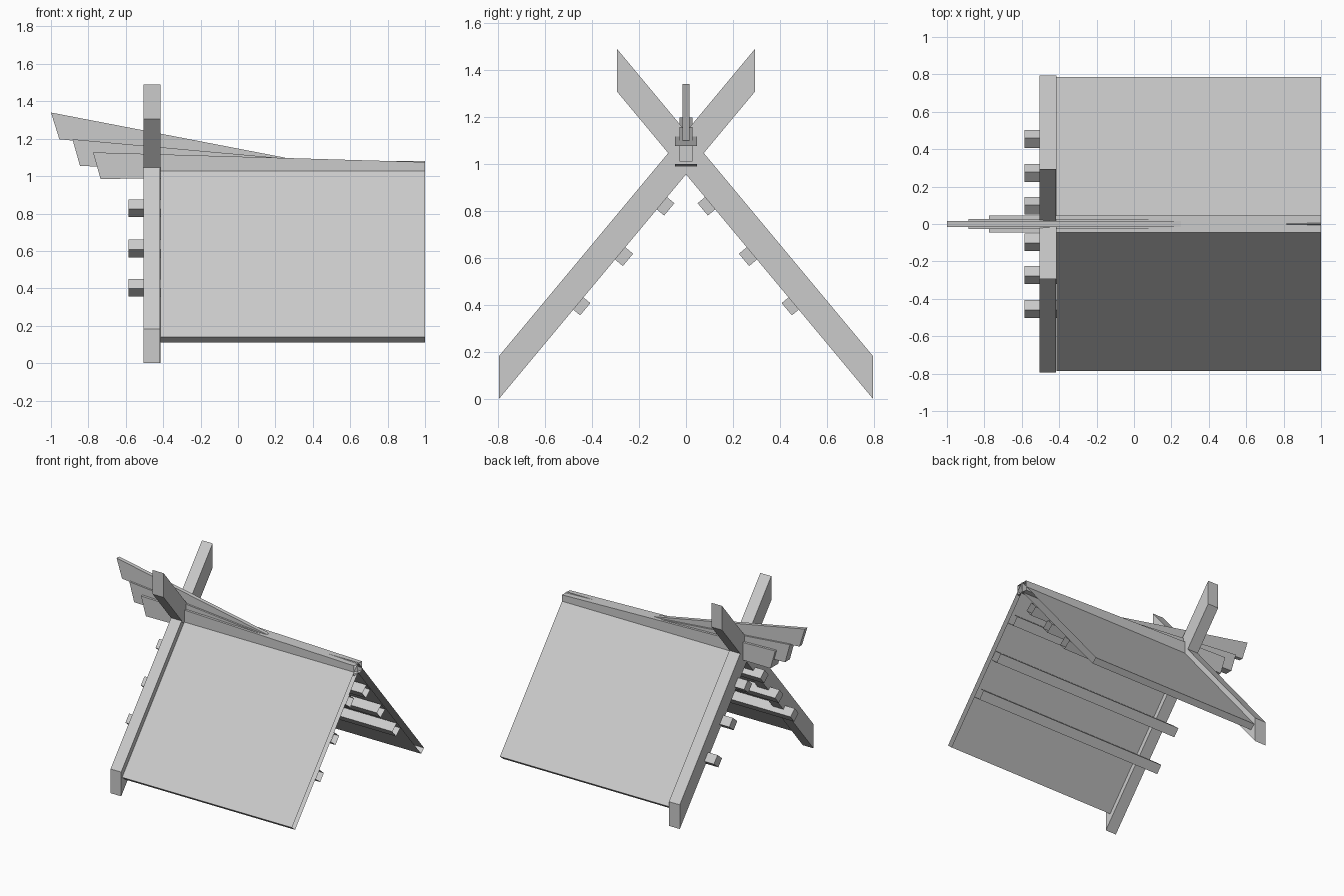
import bpy
import bmesh

if "Cube" in bpy.data.objects:
    bpy.data.objects.remove(bpy.data.objects["Cube"], do_unlink=True)

GREY = (0.6, 0.6, 0.6, 1.0)
grey = bpy.data.materials.new("plain_grey")
grey.use_nodes = True
grey.diffuse_color = GREY
grey.node_tree.nodes["Principled BSDF"].inputs["Base Color"].default_value = GREY


def prism(name, profile, axis, start, end, open_right=False):
    """Extrude a profile along x (y, z points) or along y (x, z points)."""
    def place(p, d):
        return (d, p[0], p[1]) if axis == "x" else (p[0], d, p[1])

    bm = bmesh.new()
    ends = [[bm.verts.new(place(p, d)) for p in profile] for d in (start, end)]
    bm.faces.new(ends[0])
    bm.faces.new(ends[1])
    n = len(profile)
    for i in range(n):
        j = (i + 1) % n
        bm.faces.new((ends[0][i], ends[0][j], ends[1][j], ends[1][i]))
    bmesh.ops.recalc_face_normals(bm, faces=bm.faces)
    # Timbers running along the ridge are hollow at the right end
    if open_right:
        caps = [f for f in bm.faces if all(v.co.x > 0.99 for v in f.verts)]
        bmesh.ops.delete(bm, geom=caps, context="FACES_ONLY")
    mesh = bpy.data.meshes.new(name)
    bm.to_mesh(mesh)
    bm.free()
    mesh.materials.append(grey)
    obj = bpy.data.objects.new(name, mesh)
    bpy.context.collection.objects.link(obj)
    return obj


PITCH = 1.2
run = (1 + PITCH ** 2) ** 0.5
across, up = 1 / run, PITCH / run      # unit direction along the slope

for side, label in ((-1, "front"), (1, "back")):
    # Crossed gable board, from the eave past the ridge to the far side
    board = [(y * side, h - PITCH * y)
             for y, h in ((0.795, 0.955), (0.795, 1.137), (-0.293, 1.137), (-0.293, 0.955))]
    prism(label + "_gable_board", board, "x", -0.505, -0.415 + 0.001 * side)

    # Sloping roof panel with a square-cut eave
    panel = [(0, 1.082), (0.785 * side, 0.14), (0.749 * side, 0.11), (0, 1.009)]
    prism(label + "_roof_panel", panel, "x", -0.415, 1.0, True)

    # Three battens under the panel, turned to the roof slope
    for i, (y, z) in enumerate(((0.0975, 0.828), (0.273, 0.613), (0.455, 0.403))):
        h = 0.034
        square = [((y + h * (a * across + b * up)) * side, z + h * (b * across - a * up))
                  for a, b in ((-1, -1), (1, -1), (1, 1), (-1, 1))]
        prism(f"{label}_batten_{i + 1}", square, "x", -0.585, 1.0, True)

# Ridge beam and the two thinner tapered fins stacked in it
ridge = [(-0.775, 1.127), (-0.735, 0.985), (1.0, 1.0), (1.0, 1.075)]
prism("ridge_beam", ridge, "y", -0.046, 0.046, True)
middle_fin = [(-0.885, 1.197), (-0.845, 1.055), (0.2, 1.01), (0.2, 1.099)]
prism("middle_ridge_fin", middle_fin, "y", -0.028, 0.028)
top_fin = [(-1.0, 1.34), (-0.955, 1.197), (0.25, 1.08), (0.25, 1.099)]
prism("top_ridge_fin", top_fin, "y", -0.015, 0.015)
